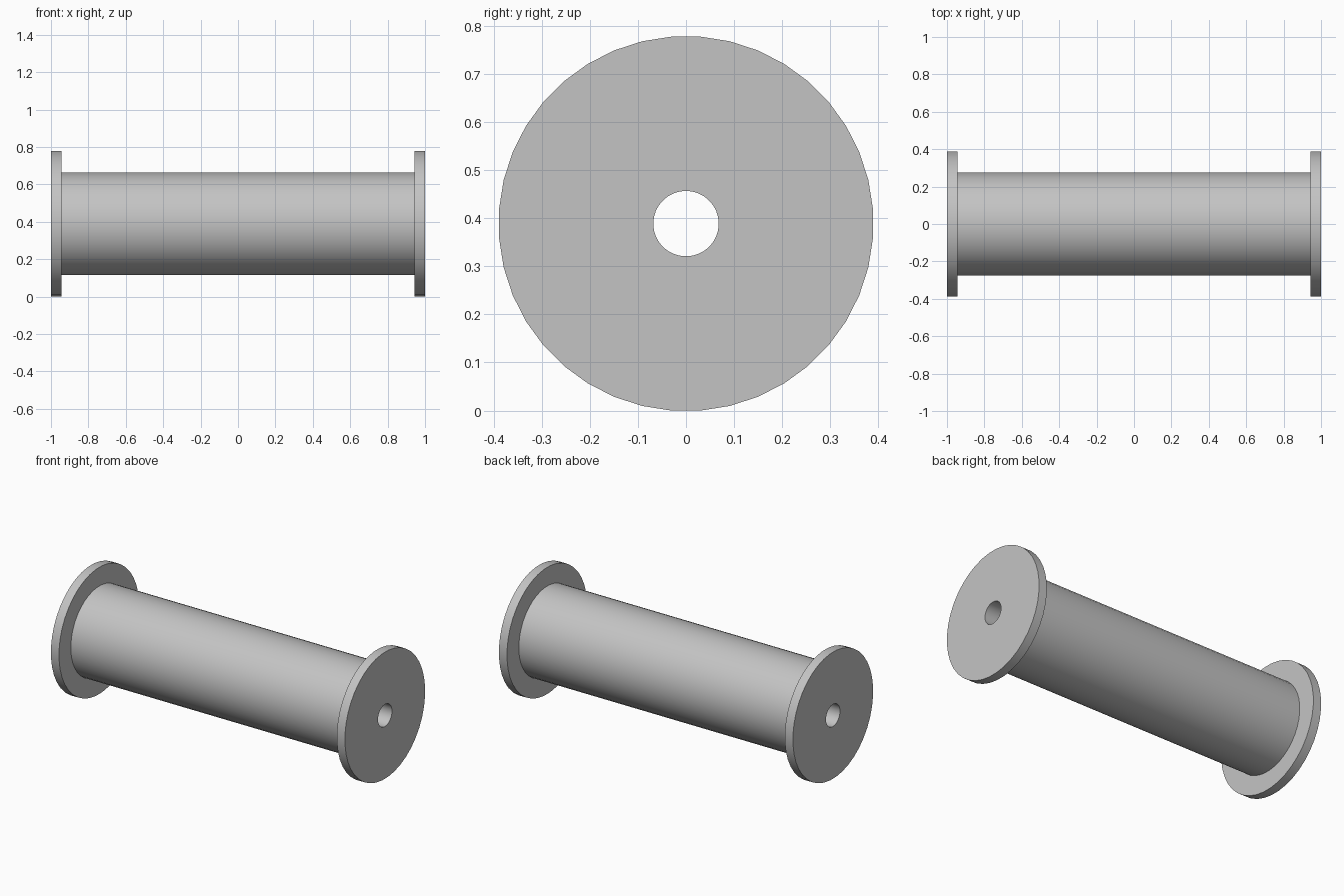
import bpy
import math

if "Cube" in bpy.data.objects:
    bpy.data.objects.remove(bpy.data.objects["Cube"], do_unlink=True)

SEGMENTS = 40
FLANGE_R, CORE_R, BORE_R = 0.39, 0.275, 0.068
HALF_LENGTH, FLANGE_T = 1.0, 0.055
AXIS_Z = FLANGE_R * math.cos(math.pi / SEGMENTS)  # rests on a flat facet

grey = bpy.data.materials.new("light_grey")
grey.use_nodes = True
colour = (0.55, 0.55, 0.55, 1)
grey.diffuse_color = colour
grey.node_tree.nodes["Principled BSDF"].inputs["Base Color"].default_value = colour


def ring(name, x0, x1, outer, inner, capped=True):
    """Hollow cylinder along x, with or without its annular end faces."""
    profile = [(x0, outer), (x1, outer), (x1, inner), (x0, inner)]
    verts, faces = [], []
    for i in range(SEGMENTS):
        a = (i + 0.5) * math.tau / SEGMENTS
        verts += [(x, r * math.cos(a), r * math.sin(a)) for x, r in profile]
        j = (i + 1) % SEGMENTS
        for k in range(4):
            if capped or k % 2 == 0:
                n = (k + 1) % 4
                faces.append((4 * i + k, 4 * i + n, 4 * j + n, 4 * j + k))
    mesh = bpy.data.meshes.new(name)
    mesh.from_pydata(verts, [], faces)
    mesh.materials.append(grey)
    obj = bpy.data.objects.new(name, mesh)
    obj.location.z = AXIS_Z
    bpy.context.collection.objects.link(obj)
    bpy.ops.object.select_all(action="DESELECT")
    obj.select_set(True)
    bpy.context.view_layer.objects.active = obj
    bpy.ops.object.shade_smooth_by_angle(angle=math.radians(30))
    return obj


# Core barrel with its through bore, butted between the flanges
inner_x = HALF_LENGTH - FLANGE_T
ring("core_barrel", -inner_x, inner_x, CORE_R, BORE_R, capped=False)

# End flanges
ring("left_flange", inner_x, HALF_LENGTH, FLANGE_R, BORE_R)
ring("right_flange", -HALF_LENGTH, -inner_x, FLANGE_R, BORE_R)
